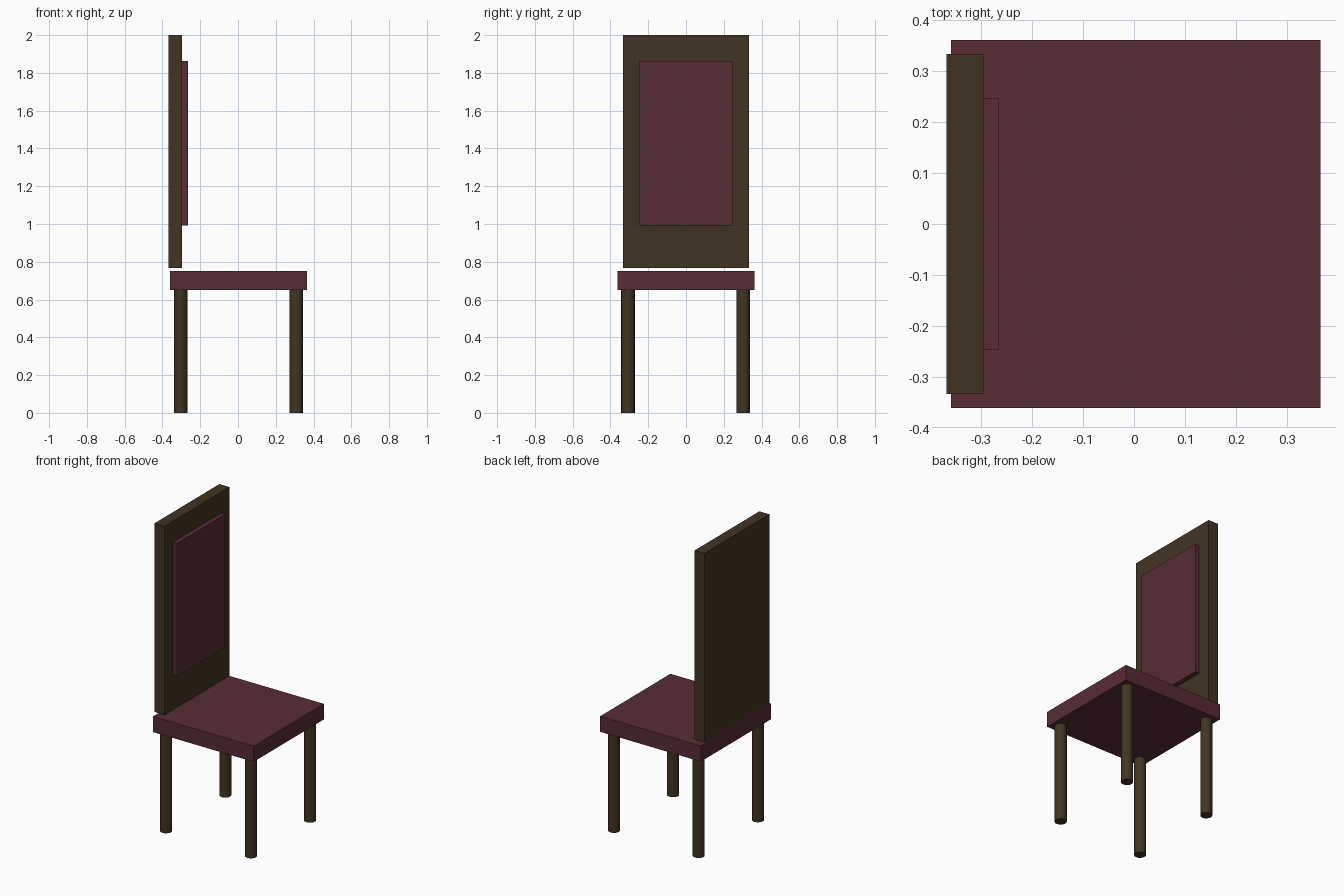
import bpy

old = bpy.data.objects.get("Cube")
if old:
    bpy.data.objects.remove(old, do_unlink=True)


def material(name, rgb):
    mat = bpy.data.materials.new(name)
    mat.use_nodes = True
    mat.diffuse_color = (*rgb, 1)
    mat.node_tree.nodes["Principled BSDF"].inputs["Base Color"].default_value = (*rgb, 1)
    return mat


def box(name, low, high, mat):
    centre = [(a + b) / 2 for a, b in zip(low, high)]
    bpy.ops.mesh.primitive_cube_add(size=1, location=centre)
    obj = bpy.context.object
    obj.name = name
    obj.scale = [b - a for a, b in zip(low, high)]
    bpy.ops.object.transform_apply(location=False, rotation=False, scale=True)
    obj.data.materials.append(mat)


def leg(name, x, y, mat):
    height = 0.652
    bpy.ops.mesh.primitive_cylinder_add(
        vertices=16, radius=0.036, depth=height, location=(x, y, height / 2))
    obj = bpy.context.object
    obj.name = name
    obj.data.materials.append(mat)


wood = material("dark_wood", (0.053, 0.034, 0.0155))
fabric = material("maroon_fabric", (0.095, 0.026, 0.035))

# Cushioned seat
box("seat", (-0.36, -0.362, 0.65), (0.366, 0.362, 0.752), fabric)

# Tall backrest, floating just above the seat, with its padded panel
box("backrest", (-0.368, -0.334, 0.768), (-0.296, 0.334, 2.0), wood)
box("backrest_pad", (-0.297, -0.247, 0.992), (-0.266, 0.247, 1.863), fabric)

# Four round legs
for side, x in (("right", -0.304), ("left", 0.308)):
    for end, y in (("front", -0.307), ("back", 0.303)):
        leg(f"{end}_{side}_leg", x, y, wood)
